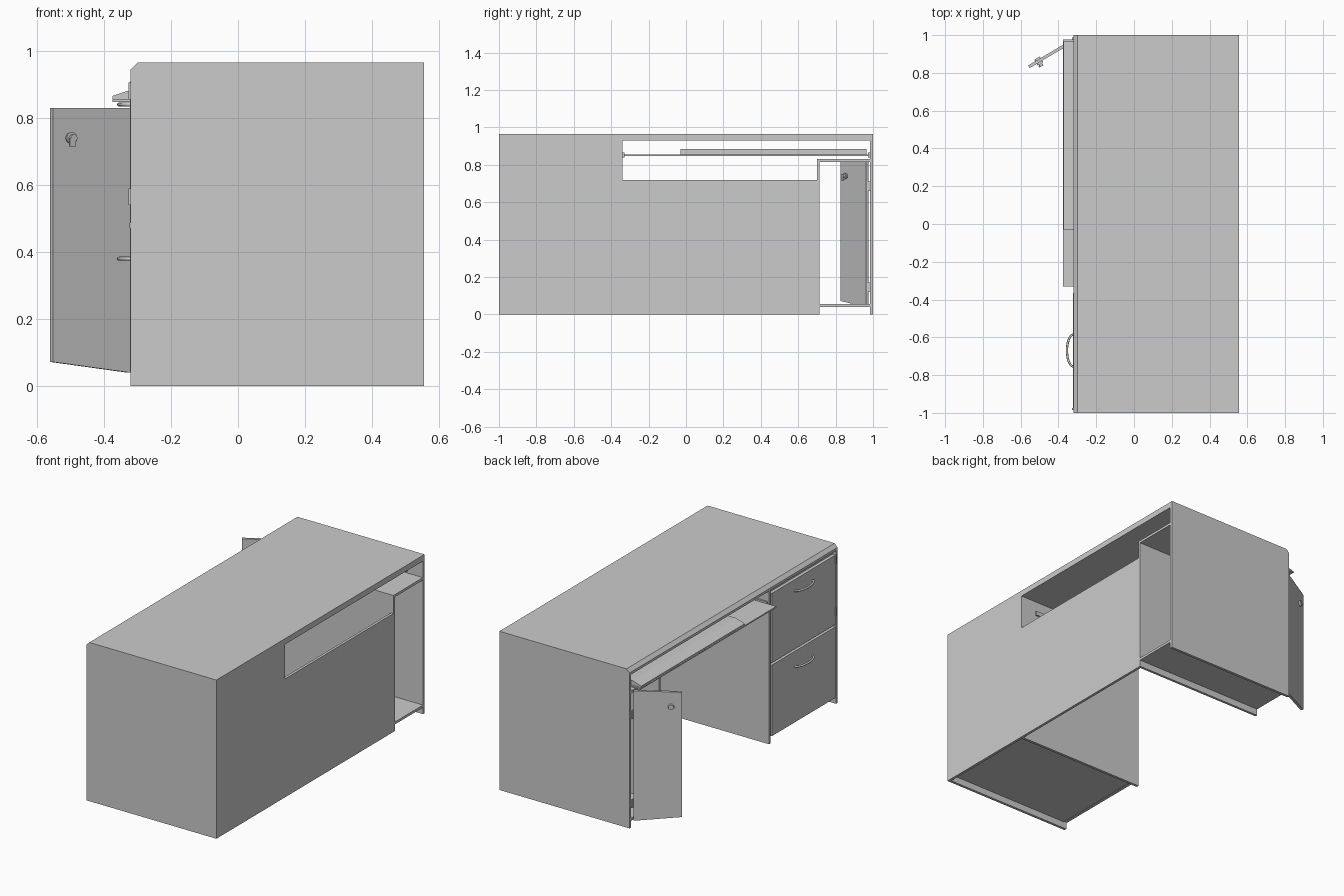
import bpy, bmesh, math
from mathutils import Vector, Matrix

if "Cube" in bpy.data.objects:
    bpy.data.objects.remove(bpy.data.objects["Cube"], do_unlink=True)

GREY = (0.6, 0.6, 0.6, 1)
mat = bpy.data.materials.new("desk grey")
mat.use_nodes = True
mat.diffuse_color = GREY
mat.node_tree.nodes["Principled BSDF"].inputs["Base Color"].default_value = GREY


def finish(name, bm):
    bmesh.ops.recalc_face_normals(bm, faces=bm.faces)
    mesh = bpy.data.meshes.new(name)
    bm.to_mesh(mesh)
    bm.free()
    mesh.materials.append(mat)
    ob = bpy.data.objects.new(name, mesh)
    bpy.context.collection.objects.link(ob)
    return ob


def box(name, x, y, z):
    """Box between pairs of limits."""
    bm = bmesh.new()
    bmesh.ops.create_cube(bm, size=1)
    for v in bm.verts:
        v.co = [sum(r) / 2 + c * (r[1] - r[0]) for r, c in zip((x, y, z), v.co)]
    return finish(name, bm)


def prism(name, points, offset):
    """Extrude a planar outline along an offset."""
    bm = bmesh.new()
    face = bm.faces.new([bm.verts.new(p) for p in points])
    ext = bmesh.ops.extrude_face_region(bm, geom=[face])
    bmesh.ops.translate(bm, vec=offset, verts=[g for g in ext["geom"] if isinstance(g, bmesh.types.BMVert)])
    return finish(name, bm)


FRONT, BACK, TOP, T = -0.32, 0.555, 0.965, 0.016
UNDER = 0.93
INNER = BACK - T


def slab(name, y0, y1, bottom):
    """Board with the chamfered upper edge on the user's side."""
    outline = [(FRONT, bottom), (BACK, bottom), (BACK, TOP), (FRONT + 0.02, TOP), (FRONT, TOP - 0.02)]
    return prism(name, [(x, y0, z) for x, z in outline], (0, y1 - y0, 0))


# Worktop and end panels
slab("worktop", -1 + T, 1 - T, UNDER)
slab("drawer_end_panel", -1, -1 + T, 0)
slab("cupboard_end_panel", 1 - T, 1, 0)

# Rear panel, notched for the cable opening
rear = [(-1 + T, 0), (0.715, 0), (0.715, 0.72), (-0.34, 0.72), (-0.34, UNDER), (-1 + T, UNDER)]
prism("rear_panel", [(INNER, y, z) for y, z in rear], (T, 0, 0))

# Drawer pedestal
box("pedestal_side", (FRONT, INNER), (-0.356, -0.34), (0, UNDER))
box("pedestal_floor", (FRONT + 0.02, INNER), (-1 + T, -0.356), (0.04, 0.055))
box("pedestal_rail", (FRONT + 0.02, FRONT + 0.04), (-1 + T, -0.356), (0.46, UNDER))
for name, z0, z1 in (("lower", 0.04, 0.472), ("upper", 0.486, 0.908)):
    box(name + "_drawer_front", (FRONT - 0.002, FRONT + 0.018), (-0.978, -0.364), (z0, z1))

# Bowed drawer handles
for name, z in (("lower", 0.38), ("upper", 0.84)):
    curve = bpy.data.curves.new(name + "_handle", "CURVE")
    curve.dimensions = "3D"
    curve.bevel_depth = 0.006
    curve.bevel_resolution = 2
    curve.use_fill_caps = True
    spline = curve.splines.new("POLY")
    spline.points.add(12)
    for i, p in enumerate(spline.points):
        a = math.pi * i / 12
        p.co = (FRONT - 0.035 * math.sin(a), -0.67 - 0.085 * math.cos(a), z, 1)
    curve.materials.append(mat)
    bpy.context.collection.objects.link(bpy.data.objects.new(name + "_handle", curve))

# Hinge plates beside the upper front
for name, z in (("lower", 0.54), ("upper", 0.855)):
    box(name + "_front_hinge", (FRONT - 0.007, FRONT), (-0.985, -0.973), (z, z + 0.05))

# Cupboard carcass, open at the rear
box("cupboard_side", (FRONT, BACK), (0.7, 0.715), (0, 0.815))
box("cupboard_top", (FRONT, BACK), (0.7, 1 - T), (0.815, 0.83))
box("cupboard_floor", (FRONT, BACK), (0.715, 1 - T), (0.04, 0.055))

# Open cupboard door with a slanted lower edge
hinge = Vector((-0.322, 0.962, 0))
along = Vector((-0.86, -0.51, 0)).normalized()
out = Vector((along.y, -along.x, 0))
W = 0.268
door = [(0, 0.04), (W, 0.072), (W, 0.83), (0, 0.83)]
prism("cupboard_door", [hinge + along * d + Vector((0, 0, z)) for d, z in door], out * 0.016)
for name, z in (("lower", 0.12), ("upper", 0.66)):
    box(name + "_door_hinge", (FRONT - 0.007, FRONT), (0.967, 0.987), (z, z + 0.05))


def knob(name, radius, depth, shift):
    bm = bmesh.new()
    bmesh.ops.create_cone(bm, cap_ends=True, segments=20, radius1=radius, radius2=radius * 0.85, depth=depth)
    place = hinge + along * (W - 0.06) + out * shift + Vector((0, 0, 0.74))
    turn = out.to_track_quat("Z", "Y").to_matrix().to_4x4()
    bmesh.ops.transform(bm, matrix=Matrix.Translation(place) @ turn, verts=bm.verts)
    ob = finish(name, bm)
    bpy.ops.object.select_all(action="DESELECT")
    bpy.context.view_layer.objects.active = ob
    ob.select_set(True)
    bpy.ops.object.shade_smooth_by_angle()


# Lock barrel through the door, with its catch
knob("lock_face", 0.018, 0.012, 0.02)
knob("lock_collar", 0.018, 0.012, -0.005)
knob("lock_barrel", 0.011, 0.024, -0.012)
catch = [(W - 0.066, 0.715), (W - 0.045, 0.715), (W - 0.045, 0.74), (W - 0.066, 0.74)]
prism("lock_catch", [hinge + along * d - out * 0.024 + Vector((0, 0, z)) for d, z in catch], out * 0.006)

# Pull-out tray, its runners and the sloping rest
box("tray", (-0.375, 0.12), (-0.332, 0.976), (0.848, 0.856))
for name, y in (("drawer_side", -0.34), ("cupboard_side", 0.974)):
    box(name + "_runner", (-0.31, 0.45), (y, y + 0.01), (0.84, 0.866))
rest = [(-0.374, 0.856), (-0.2, 0.856), (-0.2, 0.885), (-0.315, 0.885), (-0.374, 0.866)]
prism("tray_rest", [(x, -0.03, z) for x, z in rest], (0, 0.995, 0))
